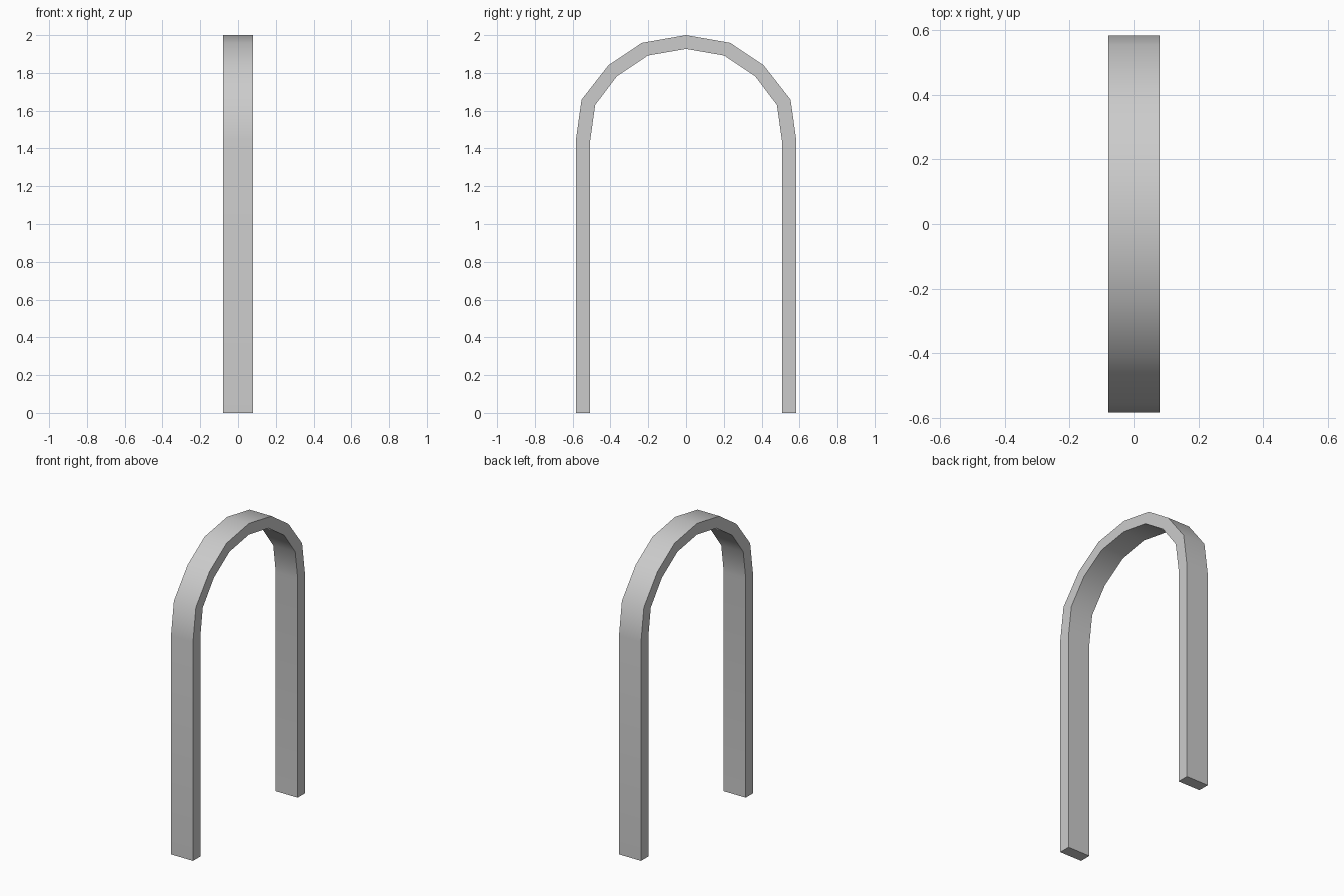
import bpy, bmesh, math

if "Cube" in bpy.data.objects:
    bpy.data.objects.remove(bpy.data.objects["Cube"])

HALF_WIDTH = 0.08

# Half profiles (y, z) from foot to crown
outer = [(0.583, 0), (0.583, 1.443), (0.553, 1.658), (0.411, 1.84), (0.234, 1.959), (0, 2.0)]
inner = [(0.507, 0), (0.507, 1.443), (0.481, 1.63), (0.366, 1.782), (0.202, 1.892), (0, 1.927)]


def mirrored(half):
    return half + [(-y, z) for y, z in reversed(half[:-1])]


# Arch band: sweep a rectangular section along the profile
bm = bmesh.new()
rings = []
for (yo, zo), (yi, zi) in zip(mirrored(outer), mirrored(inner)):
    section = [(-HALF_WIDTH, yo, zo), (HALF_WIDTH, yo, zo),
               (HALF_WIDTH, yi, zi), (-HALF_WIDTH, yi, zi)]
    rings.append([bm.verts.new(p) for p in section])

for a, b in zip(rings, rings[1:]):
    for i in range(4):
        j = (i + 1) % 4
        bm.faces.new((a[i], a[j], b[j], b[i]))

# Feet caps
bm.faces.new(rings[0])
bm.faces.new(rings[-1])
bmesh.ops.recalc_face_normals(bm, faces=bm.faces)

mesh = bpy.data.meshes.new("arch_band")
bm.to_mesh(mesh)
bm.free()
arch = bpy.data.objects.new("arch_band", mesh)
bpy.context.collection.objects.link(arch)

# Smooth along the curve, sharp at the band's corners
bpy.context.view_layer.objects.active = arch
arch.select_set(True)
bpy.ops.object.shade_smooth_by_angle(angle=math.radians(40))
